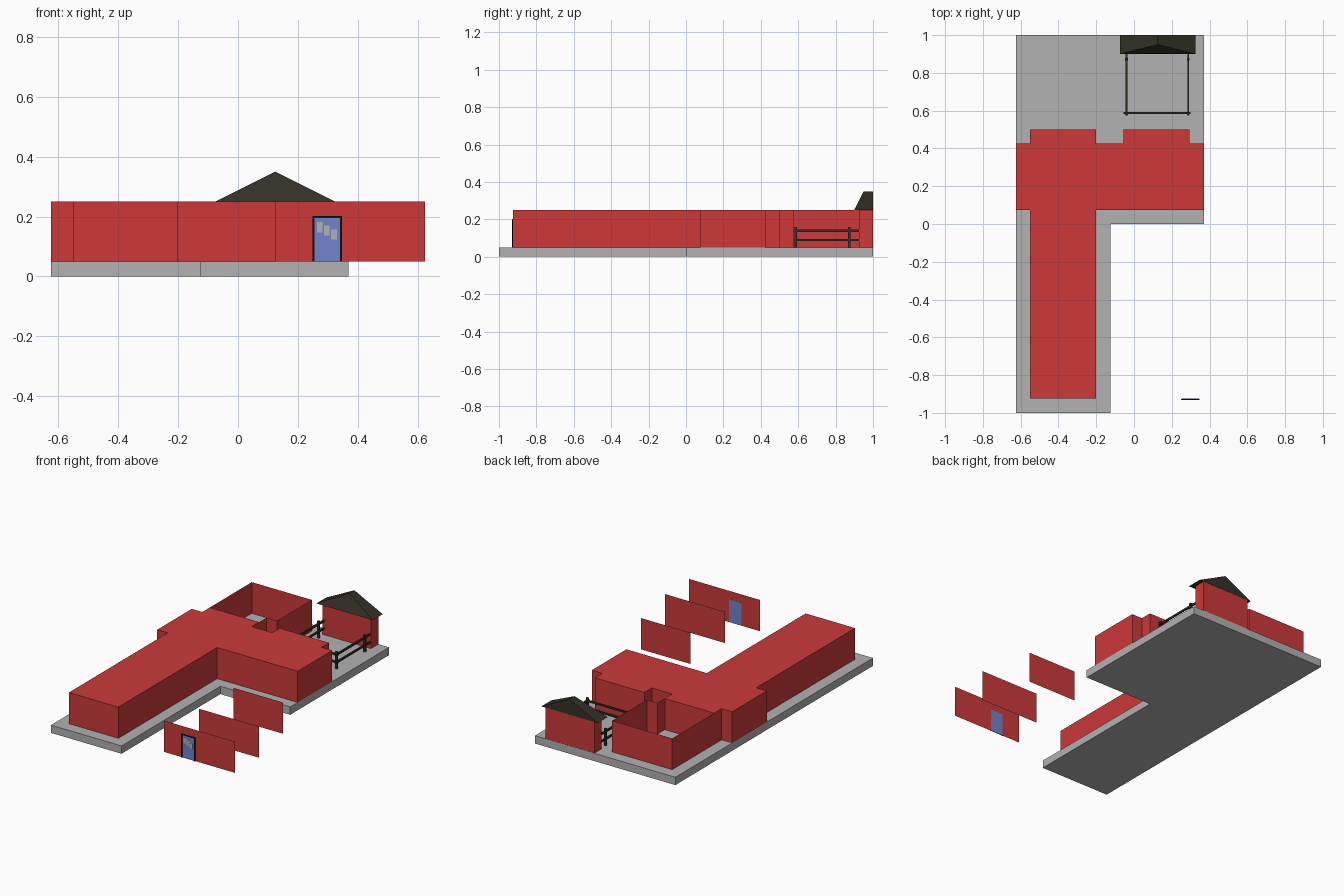
import bpy, bmesh

if "Cube" in bpy.data.objects:
    bpy.data.objects.remove(bpy.data.objects["Cube"])

def srgb(r, g, b):
    f = lambda c: (c / 255 / 12.92) if c < 11 else ((c / 255 + 0.055) / 1.055) ** 2.4
    return (f(r), f(g), f(b), 1)

def material(name, rgb):
    m = bpy.data.materials.new(name)
    m.diffuse_color = srgb(*rgb)
    m.use_nodes = True
    m.node_tree.nodes["Principled BSDF"].inputs["Base Color"].default_value = m.diffuse_color
    return m

RED = material("barn_red", (204, 57, 57))
GREY = material("slab_grey", (178, 178, 178))
DARK = material("dark_timber", (50, 48, 38))
BLACK = material("frame_black", (16, 17, 20))
BLUE = material("door_blue", (112, 133, 203))

def make(name, verts, faces, mat, closed=True):
    bm = bmesh.new()
    vs = [bm.verts.new(v) for v in verts]
    for f in faces:
        bm.faces.new([vs[i] for i in f])
    if closed:
        bmesh.ops.recalc_face_normals(bm, faces=bm.faces)
    me = bpy.data.meshes.new(name)
    bm.to_mesh(me)
    bm.free()
    me.materials.append(mat)
    ob = bpy.data.objects.new(name, me)
    bpy.context.collection.objects.link(ob)
    return ob

def prism(name, outline, z0, z1, mat):
    """Solid extrusion of a plan outline."""
    n = len(outline)
    verts = [(x, y, z) for z in (z0, z1) for x, y in outline]
    faces = [tuple(range(n)), tuple(range(n, 2 * n))]
    faces += [(i, (i + 1) % n, n + (i + 1) % n, n + i) for i in range(n)]
    return make(name, verts, faces, mat)

def box(name, x0, x1, y0, y1, z0, z1, mat):
    return prism(name, [(x0, y0), (x1, y0), (x1, y1), (x0, y1)], z0, z1, mat)

def sheet_wall(name, path, mat=RED, z0=0.05, z1=0.25):
    """Paper-thin wall following an open plan path."""
    n = len(path)
    verts = [(x, y, z) for z in (z0, z1) for x, y in path]
    faces = [(i, i + 1, n + i + 1, n + i) for i in range(n - 1)]
    return make(name, verts, faces, mat, closed=False)

# L-shaped ground slab
prism("base_slab", [(-.625, -1), (-.125, -1), (-.125, 0), (.37, 0), (.37, 1), (-.625, 1)],
      0, 0.05, GREY)

# main T-shaped building with two rear bays
prism("main_building",
      [(-.55, -.925), (-.2, -.925), (-.2, .075), (.37, .075), (.37, .425),
       (.295, .425), (.295, .5), (-.055, .5), (-.055, .425), (-.2, .425),
       (-.2, .5), (-.55, .5), (-.55, .425), (-.625, .425), (-.625, .075),
       (-.55, .075)], 0.05, 0.25, RED)

# open rear courtyard
sheet_wall("courtyard_wall", [(-.2, .5), (-.2, .575), (-.125, .575), (-.125, .925),
                              (-.55, .925), (-.55, .5)])

# three free-standing wall panels
for i, (x0, x1, y) in enumerate([(.125, .625, -.925), (.195, .62, -.675), (.195, .545, -.325)]):
    sheet_wall(f"wall_panel_{i + 1}", [(x0, y), (x1, y)])

# door: panel shows on both sides of the wall, frame on the front
box("door_panel", .253, .343, -.928, -.924, .051, .197, BLUE)
box("door_frame_left", .249, .255, -.931, -.9255, .05, .201, BLACK)
box("door_frame_right", .341, .347, -.931, -.9255, .05, .201, BLACK)
box("door_frame_top", .249, .347, -.931, -.9255, .195, .201, BLACK)
for i, (x, z0, z1) in enumerate([(.264, .147, .182), (.287, .136, .17), (.311, .124, .157)]):
    box(f"door_window_{i + 1}", x, x + .019, -.9295, -.9275, z0, z1, GREY)

# rear hut with hipped front and gabled back
box("hut_walls", -.05, .295, .925, .999, .05, .251, RED)
make("hut_roof",
     [(-.075, .9, .25), (.325, .9, .25), (.325, 1, .25), (-.075, 1, .25),
      (.125, .95, .35), (.125, 1, .35)],
     [(0, 1, 4), (1, 2, 5, 4), (3, 0, 4, 5), (2, 3, 5), (0, 1, 2, 3)], DARK)

# paddock fence: posts, side rails and front rails
for side, x in (("left", -.04), ("right", .287)):
    for end, y in (("front", .587), ("rear", .872)):
        box(f"fence_post_{side}_{end}", x - .007, x + .007, y - .007, y + .007, .05, .158, DARK)
for level, z in (("low", .09), ("high", .139)):
    for side, x in (("left", -.04), ("right", .287)):
        box(f"side_rail_{side}_{level}", x - .005, x + .005, .575, .925, z - .006, z + .006, DARK)
    box(f"front_rail_{level}", -.055, .298, .583, .593, z - .0055, z + .0055, DARK)
